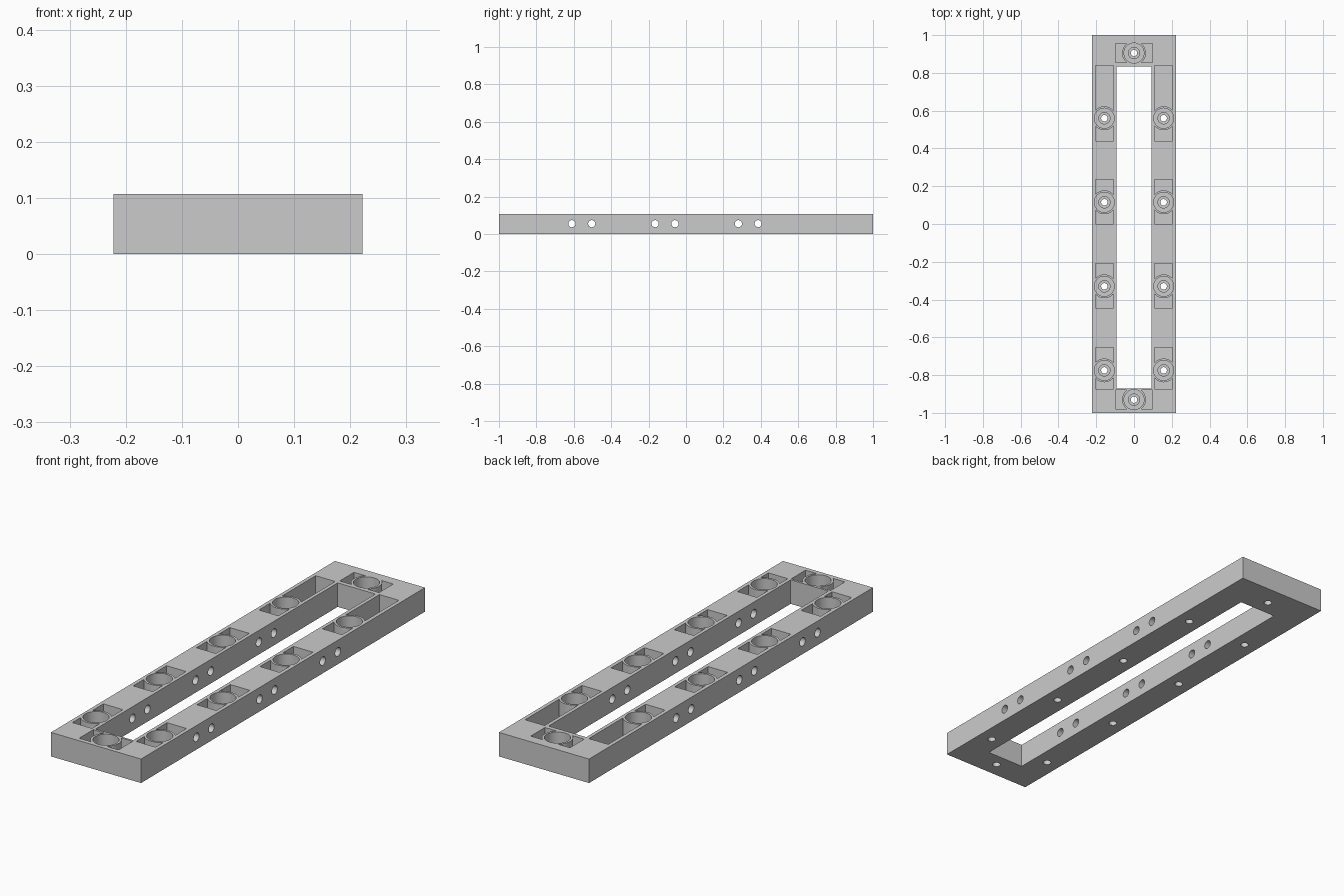
import bpy, bmesh
from mathutils import Matrix

if "Cube" in bpy.data.objects:
    bpy.data.objects.remove(bpy.data.objects["Cube"], do_unlink=True)

HEIGHT = 0.107
FLOOR = 0.02
RAIL_X = 0.157
HOLE_R, INNER_R, BORE_R, BOSS_R = 0.017, 0.03, 0.053, 0.063


def add_box(bm, x0, x1, y0, y1, z0, z1):
    centre = Matrix.Translation(((x0 + x1) / 2, (y0 + y1) / 2, (z0 + z1) / 2))
    size = Matrix.Diagonal((x1 - x0, y1 - y0, z1 - z0, 1))
    bmesh.ops.create_cube(bm, size=1, matrix=centre @ size)


def add_cylinder(bm, x, y, radius, z0, z1):
    bmesh.ops.create_cone(bm, cap_ends=True, segments=48, radius1=radius, radius2=radius,
                          depth=z1 - z0, matrix=Matrix.Translation((x, y, (z0 + z1) / 2)))


def make_object(name, bm):
    mesh = bpy.data.meshes.new(name)
    bm.to_mesh(mesh)
    bm.free()
    obj = bpy.data.objects.new(name, mesh)
    bpy.context.collection.objects.link(obj)
    return obj


def subtract(target, cutter):
    mod = target.modifiers.new("cut", 'BOOLEAN')
    mod.operation, mod.solver, mod.object = 'DIFFERENCE', 'EXACT', cutter
    bpy.context.view_layer.objects.active = target
    bpy.ops.object.modifier_apply(modifier=mod.name)
    bpy.data.objects.remove(cutter, do_unlink=True)


# Screw seats: side rails (y, pocket start, pocket end) and both ends
rail_seats = [(0.56, 0.44, 0.84), (0.115, 0.0, 0.235),
              (-0.33, -0.445, -0.21), (-0.775, -0.873, -0.655)]
end_seats = [0.905, -0.93]
centres = [(s * RAIL_X, seat[0]) for s in (-1, 1) for seat in rail_seats]
centres += [(0, y) for y in end_seats]

# Frame with its long opening
bm = bmesh.new()
add_box(bm, -0.222, 0.222, -1, 1, 0, HEIGHT)
frame = make_object("frame", bm)
bm = bmesh.new()
add_box(bm, -0.093, 0.093, -0.87, 0.835, -0.1, 0.3)
subtract(frame, make_object("opening_cutter", bm))

# Pockets around the round screw bosses
pockets = bmesh.new()
for side in (-1, 1):
    for _, start, end in rail_seats:
        x = side * RAIL_X
        add_box(pockets, x - 0.048, x + 0.048, start, end, FLOOR, 0.2)
for y in end_seats:
    add_box(pockets, -0.097, 0.097, y - 0.05, y + 0.05, FLOOR, 0.2)
pocket_cutter = make_object("pocket_cutter", pockets)
bosses = bmesh.new()
for x, y in centres:
    add_cylinder(bosses, x, y, BOSS_R, -0.1, 0.3)
subtract(pocket_cutter, make_object("boss_keeper", bosses))
subtract(frame, pocket_cutter)

# Stepped screw holes
for name, radius, bottom in (("bore_cutter", BORE_R, 0.045), ("step_cutter", INNER_R, 0.03),
                             ("hole_cutter", HOLE_R, -0.1)):
    bm = bmesh.new()
    for x, y in centres:
        add_cylinder(bm, x, y, radius, bottom, 0.2)
    subtract(frame, make_object(name, bm))

# Paired cross holes through both rails
bm = bmesh.new()
for y in (-0.61, -0.165, 0.28):
    for offset in (0, 0.106):
        turn = Matrix.Translation((0, y + offset, 0.055)) @ Matrix.Rotation(1.5707963, 4, 'Y')
        bmesh.ops.create_cone(bm, cap_ends=True, segments=32, radius1=0.019, radius2=0.019,
                              depth=1, matrix=turn)
subtract(frame, make_object("cross_hole_cutter", bm))

# Grey finish
grey = bpy.data.materials.new("plain_grey")
grey.use_nodes = True
colour = (0.6, 0.6, 0.6, 1)
grey.diffuse_color = colour
grey.node_tree.nodes["Principled BSDF"].inputs["Base Color"].default_value = colour
frame.data.materials.clear()
frame.data.materials.append(grey)
for poly in frame.data.polygons:
    poly.material_index = 0
bpy.ops.object.select_all(action='DESELECT')
frame.select_set(True)
bpy.context.view_layer.objects.active = frame
bpy.ops.object.shade_smooth_by_angle()
